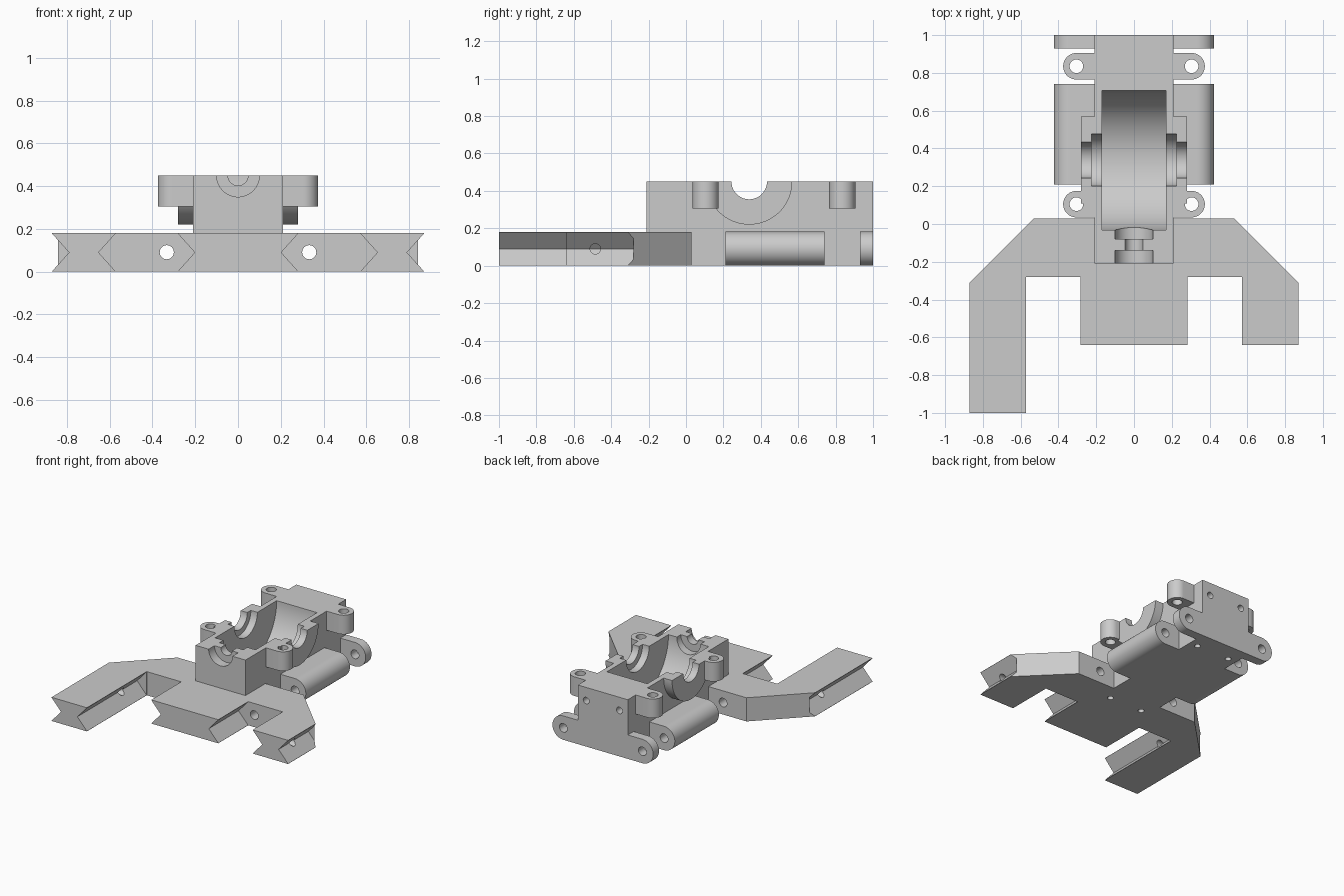
import bpy
import bmesh
import math
from mathutils import Matrix, Vector

cube = bpy.data.objects.get("Cube")
if cube:
    bpy.data.objects.remove(cube, do_unlink=True)

grey = bpy.data.materials.new("plain_grey")
grey.use_nodes = True
grey.diffuse_color = (0.6, 0.6, 0.6, 1)
grey.node_tree.nodes["Principled BSDF"].inputs["Base Color"].default_value = (0.6, 0.6, 0.6, 1)

# Axis frames: each maps profile (u, v) and extrusion w to x, y, z
FRAMES = {
    "x": lambda u, v, w: (w, u, v),
    "y": lambda u, v, w: (u, w, v),
    "z": lambda u, v, w: (u, v, w),
}


def prism(name, axis, points, start, end):
    """Extrude a closed profile along an axis."""
    frame = FRAMES[axis]
    bm = bmesh.new()
    face = bm.faces.new([bm.verts.new(frame(u, v, start)) for u, v in points])
    moved = bmesh.ops.extrude_face_region(bm, geom=[face])["geom"]
    shift = Vector(frame(0, 0, end - start))
    bmesh.ops.translate(bm, vec=shift, verts=[g for g in moved if isinstance(g, bmesh.types.BMVert)])
    bmesh.ops.recalc_face_normals(bm, faces=bm.faces)
    mesh = bpy.data.meshes.new(name)
    bm.to_mesh(mesh)
    bm.free()
    mesh.materials.append(grey)
    obj = bpy.data.objects.new(name, mesh)
    bpy.context.collection.objects.link(obj)
    return obj


def arc(cu, cv, r, a0=0, a1=360, steps=64):
    count = steps if a1 - a0 >= 360 else steps + 1
    angles = [math.radians(a0 + (a1 - a0) * i / steps) for i in range(count)]
    return [(cu + r * math.cos(a), cv + r * math.sin(a)) for a in angles]


def rect(u0, u1, v0, v1):
    return [(u0, v0), (u1, v0), (u1, v1), (u0, v1)]


cutters = []


def cutter(axis, points, start, end):
    obj = prism("cutter", axis, points, start, end)
    obj.hide_render = True
    cutters.append(obj)
    return obj


def bore(axis, cu, cv, r, start, end, steps=32):
    return cutter(axis, arc(cu, cv, r, steps=steps), start, end)


def carve(obj, tools):
    """Cut the tools away and bake the result."""
    for tool in tools:
        mod = obj.modifiers.new("cut", "BOOLEAN")
        mod.operation = "DIFFERENCE"
        mod.solver = "EXACT"
        mod.object = tool
    bpy.context.view_layer.update()
    graph = bpy.context.evaluated_depsgraph_get()
    baked = bpy.data.meshes.new_from_object(obj.evaluated_get(graph))
    obj.modifiers.clear()
    obj.data = baked
    bpy.ops.object.select_all(action="DESELECT")
    obj.select_set(True)
    bpy.context.view_layer.objects.active = obj
    bpy.ops.object.shade_smooth_by_angle(angle=math.radians(25))


TOP, PLATE = 0.45, 0.18
AXLE = 0.338
PIN_X, PIN_Z = 0.333, 0.091
SIDES = (("left", 1), ("right", -1))

# Wheel well, bearing seats and axle bore
wheel_cuts = [
    bore("x", AXLE, TOP, 0.37, -0.17, 0.17, 128),
    bore("x", AXLE, TOP, 0.138, -0.225, 0.225, 64),
    bore("x", AXLE, TOP, 0.095, -0.4, 0.4, 64),
]
# Drive shaft passage with two wider bearing seats
shaft_cuts = [
    bore("y", 0, TOP, 0.1, -0.3, -0.14, 64),
    bore("y", 0, TOP, 0.047, -0.2, 0.05, 48),
    bore("y", 0, TOP, 0.1, -0.08, 0.1, 64),
]
# Blind screw holes underneath and at the back
base_holes = [bore("z", s * 0.14, y, 0.022, -0.1, 0.22)
              for s in (-1, 1) for y in (-0.09, 0.86)]
back_holes = [bore("y", s * 0.14, 0.35, 0.025, 0.85, 1.1) for s in (-1, 1)]
# Long hinge pin holes
pin_holes = [bore("y", s * PIN_X, PIN_Z, 0.033, -0.35, 1.1) for s in (-1, 1)]

housing = prism("gear_housing", "z", rect(-0.21, 0.21, -0.21, 1.0), 0, TOP)
carve(housing, wheel_cuts + shaft_cuts + base_holes + back_holes)

for side, s in SIDES:
    # Half-round axle boss
    boss = prism(side + "_axle_boss", "x", arc(AXLE, TOP, 0.23, 180, 360), s * 0.19, s * 0.28)
    carve(boss, wheel_cuts)

    # Bolt ears with a rounded outer end
    for place, y in (("front", 0.105), ("back", 0.835)):
        outline = [(s * 0.19, y - 0.07)]
        outline += [(s * u, v) for u, v in arc(0.305, y, 0.07, -90, 90, 32)]
        outline += [(s * 0.19, y + 0.07)]
        ear = prism(side + "_" + place + "_bolt_ear", "z", outline, 0.305, TOP)
        carve(ear, [bore("z", s * 0.305, y, 0.036, 0.2, 0.6)])

    # Hinge barrel and back hinge lug
    for part, y0, y1 in (("hinge_barrel", 0.21, 0.74), ("hinge_lug", 0.93, 1.0)):
        outline = [(s * 0.19, 0)]
        outline += [(s * u, v) for u, v in arc(PIN_X, PIN_Z, PIN_Z, -90, 90, 32)]
        outline += [(s * 0.19, 2 * PIN_Z)]
        carve(prism(side + "_" + part, "y", outline, y0, y1), pin_holes)

# Front mounting plate with three prongs, the right one longer
NOTCH = -0.28
outline = [(0.53, 0.03), (0.87, -0.31), (0.87, -0.64), (0.572, -0.64),
           (0.572, NOTCH), (0.282, NOTCH), (0.282, -0.64)]
mirrored = [(-x, -1.0 if abs(x) > 0.5 and y == -0.64 else y) for x, y in reversed(outline)]
plate = prism("prong_plate", "z", outline + mirrored, 0, PLATE)


def groove(edge, inward):
    """V-shaped channel along the side of a prong."""
    mid = PLATE / 2
    outer = edge - inward * 0.02
    return cutter("y", [(edge + inward * 0.08, mid), (outer, mid + 0.111), (outer, mid - 0.111)],
                  -1.1, NOTCH - 0.002)


grooves = [groove(s * edge, s * inward) for s in (-1, 1)
           for edge, inward in ((0.87, -1), (0.572, 1), (0.282, -1))]
cross_holes = [bore("x", -0.485, PLATE / 2, 0.028, s * 0.5, s * 1.0) for s in (-1, 1)]
carve(plate, grooves + cross_holes + pin_holes + base_holes)

# Remove the helpers once every cut is baked
for obj in cutters:
    bpy.data.objects.remove(obj, do_unlink=True)
